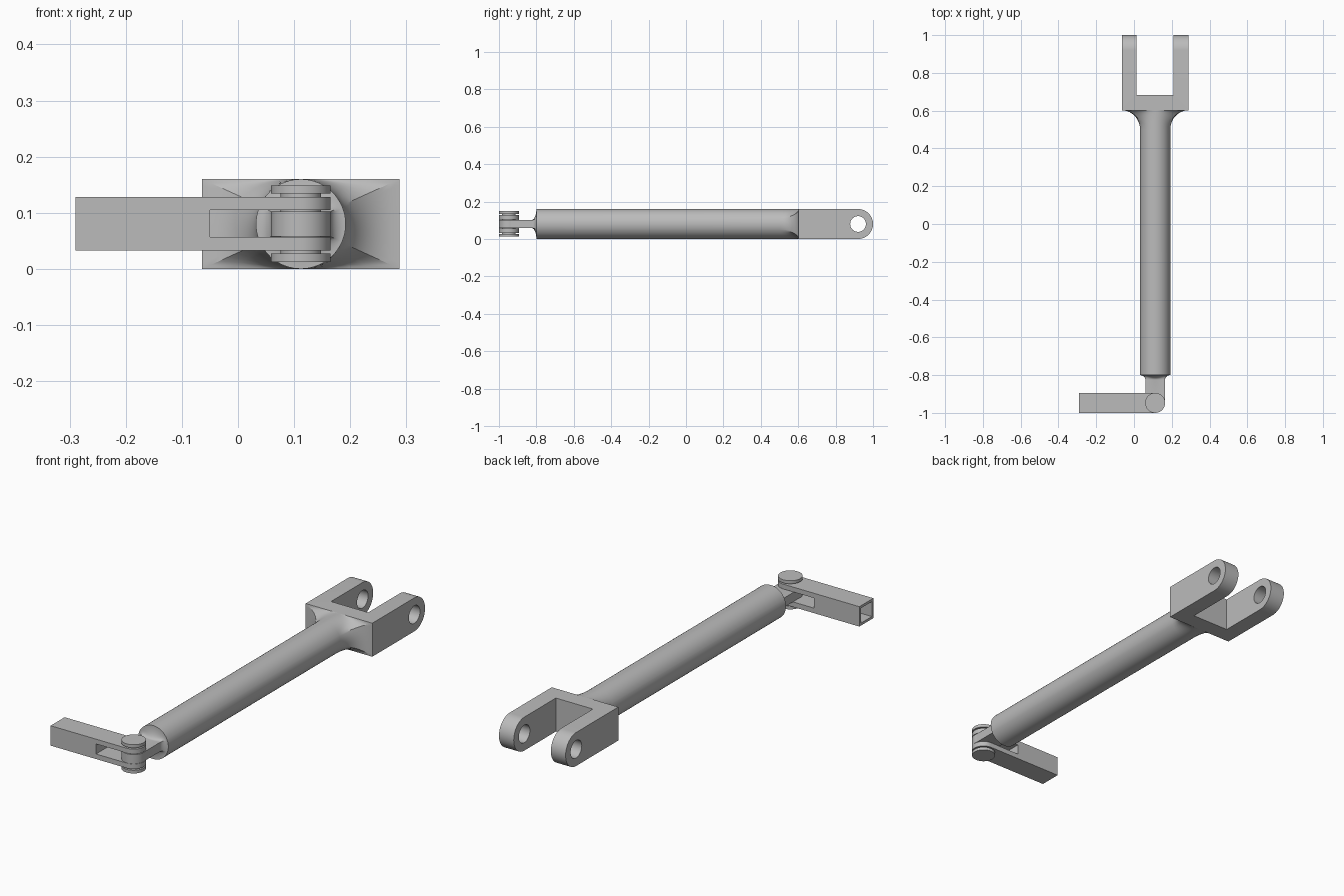
import bpy, bmesh
from math import pi, cos, sin, atan2, sqrt
from mathutils import Vector

cube = bpy.data.objects.get("Cube")
if cube:
    bpy.data.objects.remove(cube, do_unlink=True)

steel = bpy.data.materials.new("steel grey")
steel.use_nodes = True
COLOUR = (0.5, 0.5, 0.5, 1)
steel.diffuse_color = COLOUR
steel.node_tree.nodes["Principled BSDF"].inputs["Base Color"].default_value = COLOUR

CX, CZ = 0.112, 0.08      # axis of the rod
PY, PR = -0.947, 0.053    # hinge pin position and knuckle radius
ROD_R = 0.08


def finish(name, bm):
    bmesh.ops.recalc_face_normals(bm, faces=bm.faces)
    mesh = bpy.data.meshes.new(name)
    bm.to_mesh(mesh)
    bm.free()
    mesh.materials.append(steel)
    obj = bpy.data.objects.new(name, mesh)
    bpy.context.collection.objects.link(obj)
    return obj


def smooth(obj):
    bpy.ops.object.select_all(action="DESELECT")
    obj.select_set(True)
    bpy.context.view_layer.objects.active = obj
    bpy.ops.object.shade_smooth_by_angle(angle=0.5)


def loft(name, rings):
    """Skin equal-length rings of points and cap both ends."""
    bm = bmesh.new()
    loops = [[bm.verts.new(p) for p in ring] for ring in rings]
    for a, b in zip(loops, loops[1:]):
        for i in range(len(a)):
            j = (i + 1) % len(a)
            bm.faces.new((a[i], a[j], b[j], b[i]))
    bm.faces.new(loops[0])
    bm.faces.new(loops[-1])
    return finish(name, bm)


def prism(name, outline, offset):
    return loft(name, [outline, [Vector(p) + Vector(offset) for p in outline]])


def box(name, lo, hi):
    (x0, y0, z0), (x1, y1, z1) = lo, hi
    return prism(name, [(x0, y0, z0), (x1, y0, z0), (x1, y1, z0), (x0, y1, z0)],
                 (0, 0, z1 - z0))


def disc(name, radius, z0, z1, n=48):
    ring = [(CX + radius * cos(2 * pi * i / n), PY + radius * sin(2 * pi * i / n), z0)
            for i in range(n)]
    obj = prism(name, ring, (0, 0, z1 - z0))
    smooth(obj)
    return obj


def cut(obj, *cutters):
    bpy.context.view_layer.objects.active = obj
    for c in cutters:
        mod = obj.modifiers.new("cut", "BOOLEAN")
        mod.operation, mod.solver, mod.object = "DIFFERENCE", "EXACT", c
        bpy.ops.object.modifier_apply(modifier=mod.name)
        bpy.data.objects.remove(c, do_unlink=True)
    smooth(obj)


def blend_ring(y, hx, hz, f, n=8):
    """Section of the rod: f=0 is the round rod, f=1 a rectangle hx by hz."""
    corner = atan2(hz, hx)
    stops = [0, corner, pi - corner, pi, pi + corner, 2 * pi - corner, 2 * pi]
    ring = []
    for a0, a1 in zip(stops, stops[1:]):
        steps = n if a1 - a0 < pi / 2 and a0 in (0, pi) or a1 in (pi, 2 * pi) else 2 * n
        for k in range(steps):
            a = a0 + (a1 - a0) * k / steps
            c, s = cos(a), sin(a)
            rect = min(hx / max(abs(c), 1e-6), hz / max(abs(s), 1e-6))
            r = ROD_R + (rect - ROD_R) * f
            ring.append((CX + c * r, y, CZ + s * r))
    return ring


def flare(y_rod, y_rect, hx, hz, concave):
    """Sections from the round rod to a rectangular end."""
    rings = []
    for i in range(11):
        t = i / 10
        if concave:      # leaves the rod tangentially
            y, f = y_rod + (y_rect - y_rod) * sin(t * pi / 2), 1 - cos(t * pi / 2)
        else:            # leaves the rectangle tangentially
            y, f = y_rod + (y_rect - y_rod) * (1 - cos(t * pi / 2)), sin(t * pi / 2)
        rings.append(blend_ring(y, hx, hz, f))
    return rings


# Round rod, flared into the fork at the back
smooth(loft("rod", [blend_ring(-0.8, 0.176, 0.08, 0)] + flare(0.5, 0.602, 0.176, 0.08, True)))

# Flat tongue, flared out of the rod's front end
smooth(loft("tongue", flare(-0.8, -0.825, 0.052, 0.022, False)
            + [blend_ring(PY, 0.052, 0.022, 1)]))

# Fork with rounded, drilled arms
FY = 0.92
arc = [-pi / 2 + pi * i / 24 for i in range(25)]
side = [(CX - 0.176, 0.602, 0), *[(CX - 0.176, FY + 0.08 * cos(a), CZ + 0.08 * sin(a)) for a in arc],
        (CX - 0.176, 0.602, 0.16)]
fork = prism("fork", side, (0.352, 0, 0))
bore = prism("bore", [(-0.2, FY + 0.042 * cos(2 * pi * i / 40), CZ + 0.042 * sin(2 * pi * i / 40))
                      for i in range(40)], (0.7, 0, 0))
cut(fork, box("slot", (CX - 0.098, 0.682, -0.1), (CX + 0.098, 1.1, 0.3)), bore)

# Lever with a slotted hinge end and a hollow free end
plan = [(-0.29, PY - PR, 0.033), *[(CX + PR * cos(a), PY + PR * sin(a), 0.033) for a in arc],
        (-0.29, PY + PR, 0.033)]
lever = prism("lever", plan, (0, 0, 0.095))
cut(lever, box("slot", (-0.05, -1.1, 0.057), (0.3, -0.8, 0.105)),
    box("hollow", (-0.4, PY - 0.041, 0.045), (-0.065, PY + 0.041, 0.116)))

# Hinge: knuckle, pin and the two pin heads
disc("knuckle", PR, 0.058, 0.102)
disc("hinge_pin", 0.036, 0.015, 0.145)
for name, z in (("lower_pin_head", 0.012), ("upper_pin_head", 0.134)):
    disc(name, PR, z, z + 0.015)
